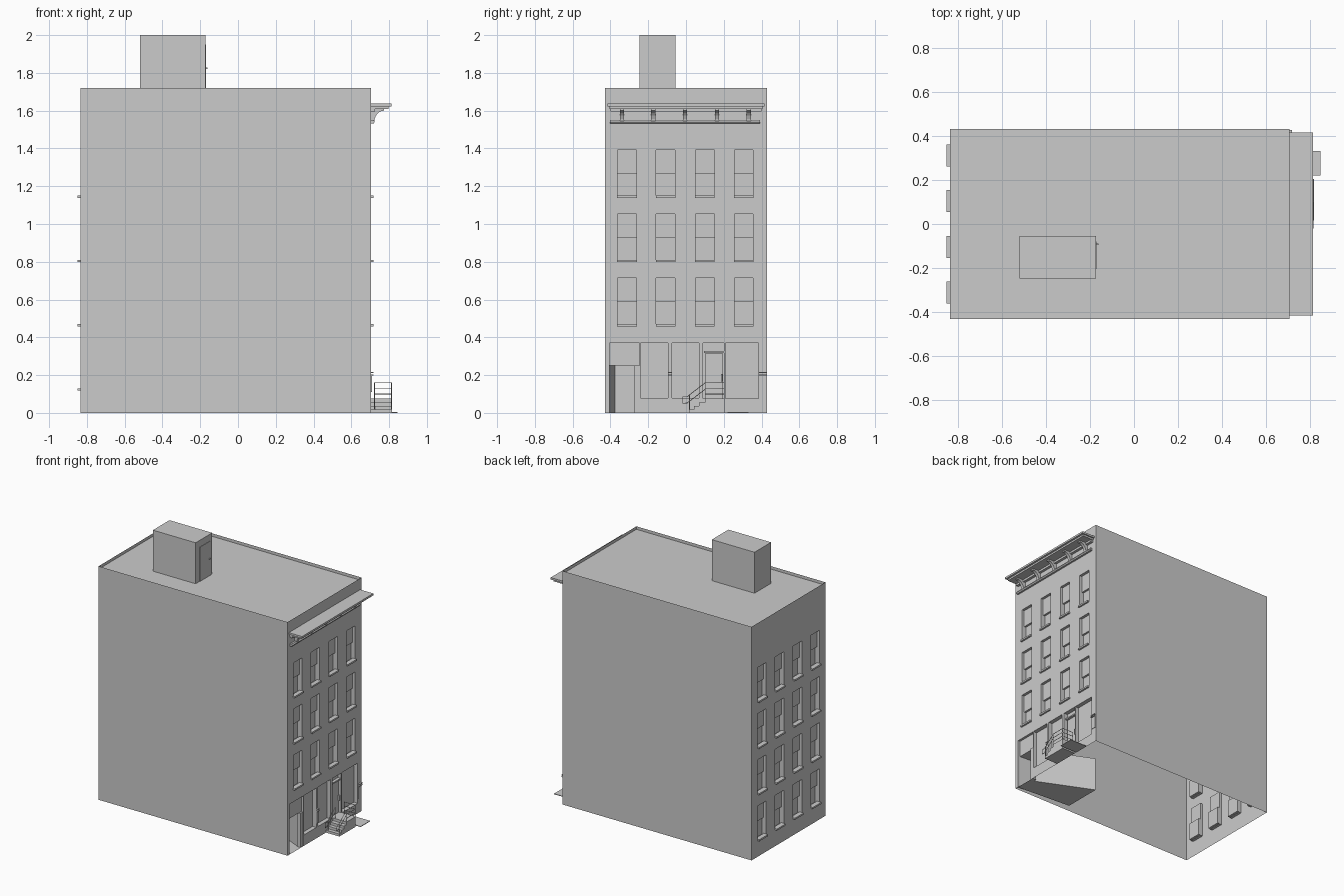
import bpy, bmesh, math
from mathutils import Vector

if "Cube" in bpy.data.objects:
    bpy.data.objects.remove(bpy.data.objects["Cube"])

XF, XB, YW, H = 0.705, -0.835, 0.43, 1.72


def finish(name, bm):
    me = bpy.data.meshes.new(name)
    bm.to_mesh(me)
    bm.free()
    ob = bpy.data.objects.new(name, me)
    bpy.context.collection.objects.link(ob)
    return ob


def add_box(bm, x0, x1, y0, y1, z0, z1):
    vs = bmesh.ops.create_cube(bm, size=1)["verts"]
    for v in vs:
        v.co = Vector(((x0, x1)[v.co.x > 0], (y0, y1)[v.co.y > 0], (z0, z1)[v.co.z > 0]))


def boxes(name, *dims):
    bm = bmesh.new()
    for d in dims:
        add_box(bm, *d)
    return finish(name, bm)


def profile_y(name, pts, spans):
    """Extrude an (x, z) profile along y over each span."""
    bm = bmesh.new()
    for y0, y1 in spans:
        f = bm.faces.new([bm.verts.new((x, y0, z)) for x, z in pts])
        r = bmesh.ops.extrude_face_region(bm, geom=[f])["geom"]
        for v in r:
            if isinstance(v, bmesh.types.BMVert):
                v.co.y = y1
    bmesh.ops.recalc_face_normals(bm, faces=bm.faces)
    return finish(name, bm)


def rails(name, paths, radius):
    cu = bpy.data.curves.new(name, "CURVE")
    cu.dimensions = "3D"
    cu.bevel_depth, cu.bevel_resolution, cu.use_fill_caps = radius, 1, True
    for path in paths:
        sp = cu.splines.new("POLY")
        sp.points.add(len(path) - 1)
        for p, co in zip(sp.points, path):
            p.co = (*co, 1)
    ob = bpy.data.objects.new(name, cu)
    bpy.context.collection.objects.link(ob)


def facade(name, x, s, openings):
    """Wall sheet with recessed openings (y0, y1, z0, z1, lower depth, upper depth or None)."""
    bm = bmesh.new()
    ys = sorted({-YW, YW} | {v for o in openings for v in o[:2]})
    zs = sorted({0, H} | {v for o in openings for v in o[2:4]})

    def quad(pts, look):
        f = bm.faces.new([bm.verts.new(p) for p in pts])
        f.normal_update()
        if f.normal.dot(look - f.calc_center_median()) < 0:
            f.normal_flip()

    for a, b in zip(ys, ys[1:]):
        for c, d in zip(zs, zs[1:]):
            my, mz = (a + b) / 2, (c + d) / 2
            if not any(o[0] < my < o[1] and o[2] < mz < o[3] for o in openings):
                quad([(x, a, c), (x, b, c), (x, b, d), (x, a, d)], Vector((x + s, my, mz)))
    for y0, y1, z0, z1, d, d2 in openings:
        zm = (z0 + z1) / 2
        prof = [(z0, 0), (z0, d), (zm, d), (zm, d2), (z1, d2), (z1, 0)]
        if d2 is None or d == d2:
            prof = [(z0, 0), (z0, d), (z1, d), (z1, 0)]
        look = Vector((x, (y0 + y1) / 2, zm - 0.01))
        for (za, da), (zb, db) in zip(prof, prof[1:]):
            if d2 is None and da == db:
                continue
            quad([(x - s * da, y0, za), (x - s * da, y1, za),
                  (x - s * db, y1, zb), (x - s * db, y0, zb)], look)
        for y in (y0, y1):
            quad([(x - s * q, y, z) for z, q in prof], look)
    bmesh.ops.remove_doubles(bm, verts=bm.verts, dist=1e-5)
    return finish(name, bm)


# Window grid
COLS = (-0.312, -0.108, 0.1, 0.306)
FRONT_ROWS = (0.46, 0.80, 1.14)
BACK_ROWS = (0.12,) + FRONT_ROWS


def windows(rows, cols):
    return [(c - 0.05, c + 0.05, z, z + 0.253, 0.035, 0.02) for z in rows for c in cols]


# Street front with ground floor bays, and rear wall
bays = [(-0.405, -0.245, 0, 0.37, 0.02, None), (-0.24, -0.095, 0.08, 0.37, 0.03, 0.03),
        (-0.075, 0.07, 0.08, 0.37, 0.03, 0.03), (0.09, 0.385, 0.075, 0.37, 0.03, 0.03)]
facade("street_wall", XF, 1, windows(FRONT_ROWS, COLS) + bays)
facade("rear_wall", XB, -1, windows(BACK_ROWS, (-0.31, -0.105, 0.105, 0.31)))

# Window sills
boxes("street_sills", *[(XF - 0.02, XF + 0.013, c - 0.052, c + 0.052, z - 0.002, z + 0.01)
                        for z in FRONT_ROWS for c in COLS])
boxes("rear_sills", *[(XB - 0.015, XB + 0.02, c - 0.05, c + 0.05, z - 0.002, z + 0.01)
                      for z in BACK_ROWS for c in (-0.31, -0.105, 0.105, 0.31)])

# Party walls and sunken roof with sloped edge
bm = bmesh.new()
for s in (-1, 1):
    p = [(XB, s * YW, 0), (XF, s * YW, 0), (XF, s * YW, H), (XB, s * YW, H)]
    bm.faces.new([bm.verts.new(q) for q in (p if s < 0 else p[::-1])])
roof = bm.faces.new([bm.verts.new(q) for q in
                     [(XB, -YW, H), (XF, -YW, H), (XF, YW, H), (XB, YW, H)]])
bm.normal_update()
bmesh.ops.inset_region(bm, faces=[roof], thickness=0.053, depth=-0.022)
bmesh.ops.remove_doubles(bm, verts=bm.verts, dist=1e-5)
finish("side_walls_and_roof", bm)

# Roof bulkhead with door
boxes("roof_bulkhead", (-0.52, -0.172, -0.247, -0.055, 1.697, 2.0))
boxes("roof_door", (-0.175, -0.169, -0.203, -0.08, 1.698, 1.95))
boxes("roof_door_knob", (-0.17, -0.162, -0.096, -0.088, 1.82, 1.828))

# Cornice: stepped slab, brackets, lower moulding
boxes("cornice_slab", (XF, 0.812, -0.415, 0.415, 1.623, 1.637),
      (XF, 0.797, -0.405, 0.405, 1.61, 1.623), (XF, 0.725, -0.40, 0.40, 1.595, 1.61))
arc = [(0.772 - 0.052 * math.sin(t * math.pi / 10), 1.535 + 0.065 * math.cos(t * math.pi / 10))
       for t in range(6)]
profile_y("cornice_brackets", [(XF, 1.535), (XF, 1.61), (0.772, 1.61)] + arc,
          [(c - 0.011, c + 0.011) for c in (-0.338, -0.173, -0.005, 0.165, 0.332)])
profile_y("cornice_moulding", [(XF, 1.532), (0.718, 1.532), (0.724, 1.54), (0.718, 1.551), (XF, 1.551)],
          [(-0.402, 0.392)])

# Garage entrance: header, post and flared room behind
boxes("garage_surround", (XF - 0.03, XF - 0.018, -0.405, -0.245, 0.25, 0.37),
      (XF - 0.03, XF - 0.005, -0.275, -0.245, 0, 0.25))
bm = bmesh.new()
near = [(-0.405, 0), (-0.275, 0), (-0.275, 0.25), (-0.405, 0.25)]
far = [(-0.375, 0), (-0.09, 0), (-0.09, 0.25), (-0.375, 0.25)]
a = [bm.verts.new((XF - 0.02, *p)) for p in near]
b = [bm.verts.new((0.27, *p)) for p in far]
for i in range(4):
    j = (i + 1) % 4
    bm.faces.new((a[i], b[i], b[j], a[j]))
bm.faces.new(b)
bmesh.ops.recalc_face_normals(bm, faces=bm.faces)
bmesh.ops.reverse_faces(bm, faces=bm.faces)
finish("garage_room", bm)

# Entrance door, its head bar, handle and side post
boxes("entrance_door", (XF - 0.03, XF - 0.022, 0.10, 0.195, 0.075, 0.315))
boxes("entrance_door_head", (XF - 0.03, XF - 0.008, 0.095, 0.2, 0.318, 0.328))
boxes("entrance_door_handle", (XF - 0.025, XF - 0.01, 0.186, 0.192, 0.165, 0.205))
boxes("entrance_post", (XF - 0.03, XF - 0.005, 0.2, 0.208, 0.075, 0.37))

# Banded pier trims
for nm, y0, y1 in (("middle_pier", -0.095, -0.077), ("end_pier", 0.387, 0.427)):
    boxes(nm + "_trim", (XF, XF + 0.004, y0, y1, 0.11, 0.2),
          (XF, XF + 0.012, y0, y1, 0.198, 0.204), (XF, XF + 0.012, y0, y1, 0.21, 0.216))

# Stoop with side steps, and pavement hatch
boxes("stoop", (XF, 0.815, 0.10, 0.205, 0, 0.075),
      *[(XF, 0.815, 0.07 - 0.027 * i, 0.10 - 0.027 * i, 0, 0.056 - 0.019 * i) for i in range(3)])
boxes("pavement_hatch", (XF, 0.845, 0.22, 0.33, 0, 0.004))

# Stoop railings
X1, X0, Y0, Y1 = 0.812, 0.722, 0.102, 0.203
paths = [[(X0, Y1, z), (X1, Y1, z), (X1, Y0, z)] for z in (0.10, 0.13, 0.16)]
paths += [[(x, y, 0.07), (x, y, 0.16)] for x, y in ((X0, Y1), (X1, Y1), (X1, Y0))]
for x in (X0, X1):
    paths.append([(x, Y0, 0.16), (x, 0.005, 0.085), (x, -0.018, 0.085), (x, -0.018, 0.052),
                  (x, 0.005, 0.052), (x, Y0, 0.125)])
    paths.append([(x, 0.018, 0.01), (x, 0.018, 0.095)])
    paths.append([(x, Y0, 0.07), (x, Y0, 0.16)])
rails("stoop_railings", paths, 0.0022)
